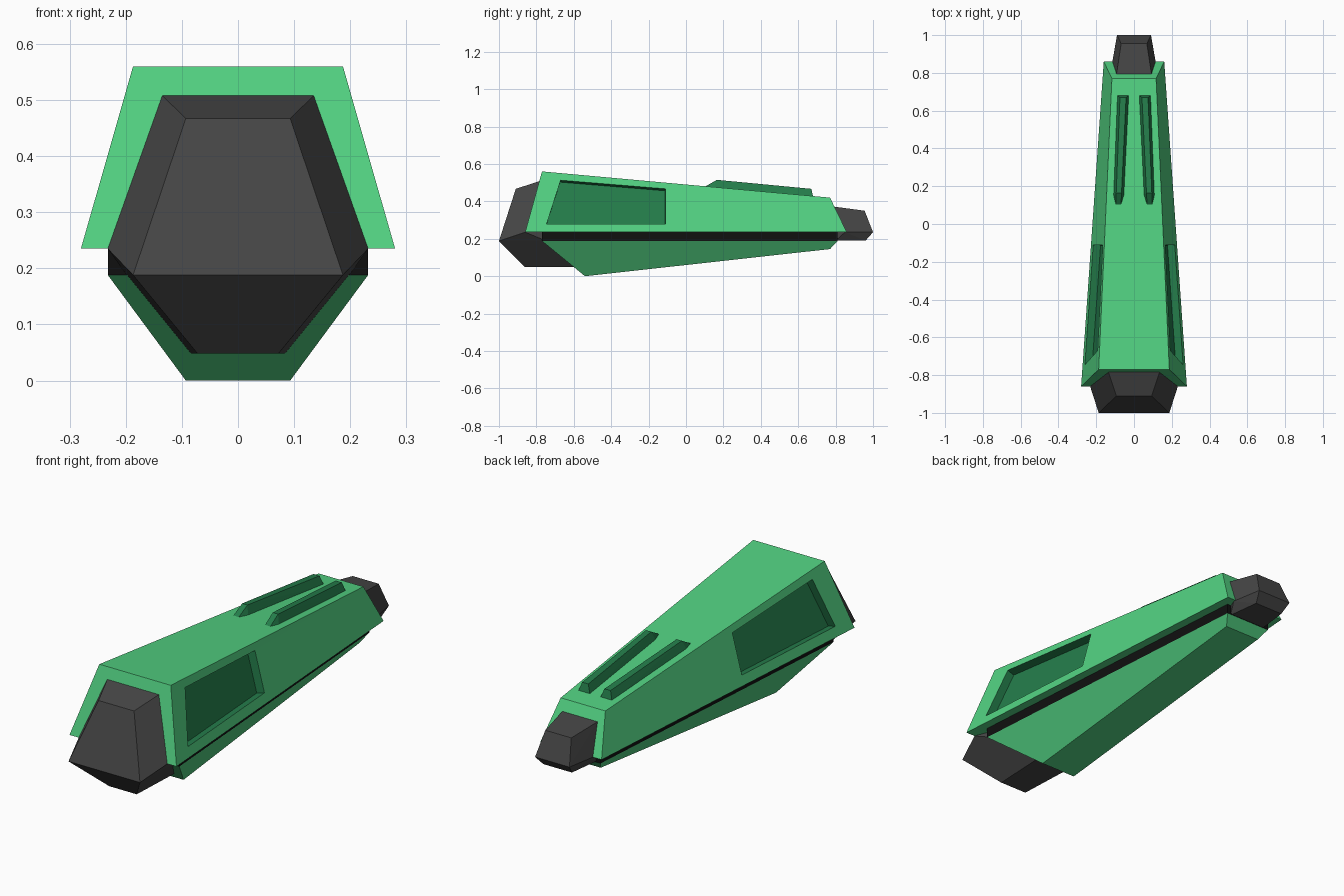
import bpy, bmesh
from mathutils import Vector

cube = bpy.data.objects.get("Cube")
if cube:
    bpy.data.objects.remove(cube, do_unlink=True)


def material(name, r, g, b):
    m = bpy.data.materials.new(name)
    m.use_nodes = True
    m.diffuse_color = (r, g, b, 1)
    bsdf = next(n for n in m.node_tree.nodes if n.type == 'BSDF_PRINCIPLED')
    bsdf.inputs["Base Color"].default_value = (r, g, b, 1)
    return m


green = material("green", 0.085, 0.64, 0.223)
dark_green = material("dark green", 0.018, 0.205, 0.07)
grey = material("dark grey", 0.06, 0.06, 0.06)
black = material("black", 0.005, 0.005, 0.005)


def finish(bm, name, *mats):
    bmesh.ops.recalc_face_normals(bm, faces=bm.faces)
    me = bpy.data.meshes.new(name)
    bm.to_mesh(me)
    bm.free()
    for m in mats:
        me.materials.append(m)
    ob = bpy.data.objects.new(name, me)
    bpy.context.collection.objects.link(ob)
    return ob


def block(bm, rings, cx=(0, 0)):
    """Box from two rings (low, high), each given as front and back (half width, y, z)."""
    loops = []
    for front, back in rings:
        (wf, yf, zf), (wb, yb, zb) = front, back
        loops.append([bm.verts.new(p) for p in (
            (cx[0] - wf, yf, zf), (cx[0] + wf, yf, zf),
            (cx[1] + wb, yb, zb), (cx[1] - wb, yb, zb))])
    low, high = loops
    bm.faces.new(low)
    bm.faces.new(high)
    # order of the sides: front, left, back, right
    return [bm.faces.new((low[i], low[(i + 1) % 4], high[(i + 1) % 4], high[i]))
            for i in range(4)]


def hull_part(name, points, mat):
    """Convex faceted part from half of its corners, mirrored across x."""
    bm = bmesh.new()
    verts = [bm.verts.new((s * x, y, z)) for x, y, z in points for s in (1, -1)]
    bmesh.ops.convex_hull(bm, input=verts)
    bmesh.ops.dissolve_limit(bm, angle_limit=0.01, verts=bm.verts[:], edges=bm.edges[:])
    return finish(bm, name, mat)


# Upper shell, with a sunken panel in each side
def side_x(y, z):
    return 0.28 - 0.0698 * (y + 0.86) - 0.267 * (z - 0.235)


bm = bmesh.new()
sides = block(bm, [((0.28, -0.86, 0.235), (0.16, 0.86, 0.235)),
                   ((0.187, -0.77, 0.56), (0.117, 0.77, 0.42))])
panel = [(-0.745, 0.28), (-0.11, 0.28), (-0.11, 0.467), (-0.67, 0.513)]
inward = Vector((1, 0.0698, 0.267)).normalized() * -0.04
for face, s in ((sides[1], 1), (sides[3], -1)):
    outer = list(face.verts)
    # start at the low front corner and run the same way as the panel
    if s < 0:
        outer = [outer[1], outer[0], outer[3], outer[2]]
    bm.faces.remove(face)
    rim, floor = [], []
    for y, z in panel:
        p = Vector((side_x(y, z), y, z))
        q = p + inward
        rim.append(bm.verts.new((s * p.x, p.y, p.z)))
        floor.append(bm.verts.new((s * q.x, q.y, q.z)))
    for i in range(4):
        j = (i + 1) % 4
        bm.faces.new((outer[i], outer[j], rim[j], rim[i]))
        bm.faces.new((rim[i], rim[j], floor[j], floor[i])).material_index = 1
    bm.faces.new(floor).material_index = 1
finish(bm, "upper_shell", green, dark_green)

# Black seam between the shells
bm = bmesh.new()
block(bm, [((0.232, -0.77, 0.188), (0.12, 0.81, 0.188)),
           ((0.232, -0.77, 0.235), (0.12, 0.81, 0.235))])
finish(bm, "seam_band", black)

# Keel-like lower shell
bm = bmesh.new()
block(bm, [((0.093, -0.54, 0.0), (0.093, 0.77, 0.145)),
           ((0.232, -0.77, 0.188), (0.12, 0.81, 0.188))])
finish(bm, "lower_shell", green)

# Faceted end caps
hull_part("front_cap", [
    (0.093, -0.91, 0.467), (0.187, -1.0, 0.188), (0.072, -0.86, 0.048),
    (0.135, -0.784, 0.508), (0.232, -0.86, 0.235), (0.2, -0.75, 0.19),
    (0.084, -0.59, 0.048)], grey)
hull_part("rear_cap", [
    (0.068, 0.955, 0.35), (0.09, 1.0, 0.235), (0.075, 0.96, 0.19),
    (0.093, 0.79, 0.372), (0.116, 0.85, 0.235), (0.095, 0.8, 0.19)], grey)

# Two ribs on the top, sunk slightly into the shell
for side, s in (("left", 1), ("right", -1)):
    bm = bmesh.new()
    verts = []
    for half, y, z in ((0.014, 0.10, 0.478), (0.029, 0.15, 0.470), (0.031, 0.68, 0.424),
                       (0.014, 0.165, 0.515), (0.016, 0.67, 0.467)):
        cx = s * (0.083 - 0.0435 * (y - 0.1))
        verts += [bm.verts.new((cx + k * half, y, z)) for k in (-1, 1)]
    bmesh.ops.convex_hull(bm, input=verts)
    finish(bm, side + "_top_rib", dark_green)
